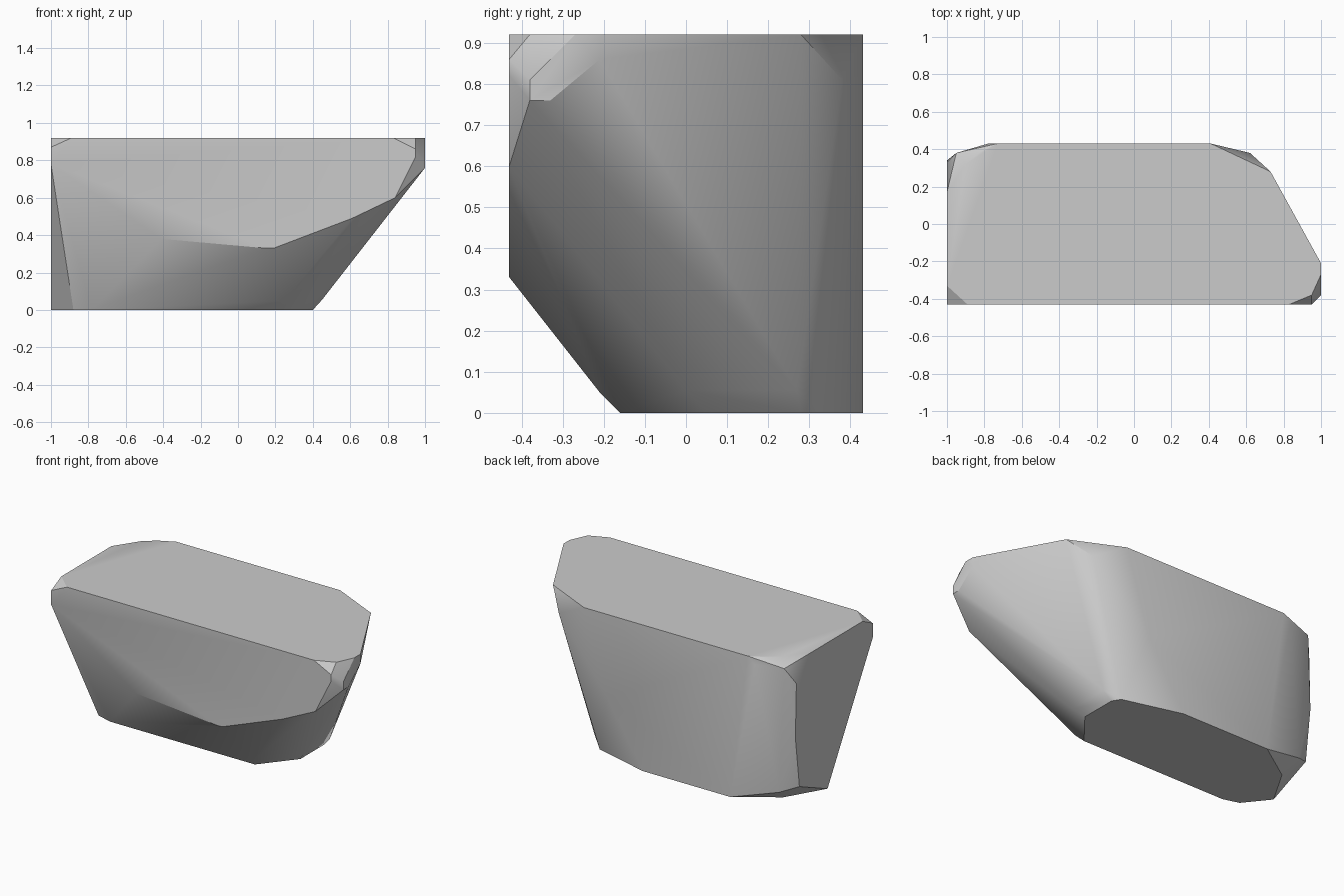
import bpy
import bmesh
import math

default = bpy.data.objects.get("Cube")
if default:
    bpy.data.objects.remove(default, do_unlink=True)

HALF_LENGTH, HALF_DEPTH, HEIGHT = 1.0, 0.43, 0.92


def flat_outline(axis, level, outline):
    """Place a 2D outline on a plane that is perpendicular to the given axis."""
    points = []
    for pair in outline:
        point = list(pair)
        point.insert("xyz".index(axis), level)
        points.append(tuple(point))
    return points


# Flat top and the smaller flat base, as (x, y)
top_side = flat_outline("z", HEIGHT, [
    (-1, -.33), (-.89, -.43), (.83, -.43), (.95, -.38), (1, -.27), (1, -.21),
    (.73, .28), (.41, .43), (-.73, .43), (-.83, .38), (-.9, .32), (-1, .17)])
base_side = flat_outline("z", 0, [
    (.4, .05), (.4, .28), (.37, .33), (0, .43), (-.61, .43), (-.86, .26),
    (-1, .02), (-.88, -.13), (-.78, -.16), (.23, -.16)])

# Flat front and back, as (x, z)
front_side = flat_outline("y", -HALF_DEPTH, [
    (-1, .87), (-1, .78), (-.41, .38), (.15, .33), (.19, .33),
    (.61, .49), (.84, .6), (.95, .82), (.95, .86)])
back_side = flat_outline("y", HALF_DEPTH, [(.25, .4), (-.78, .88)])

# Flat ends, as (y, z)
broad_end = flat_outline("x", -HALF_LENGTH, [(.3, .12), (.34, .44), (.33, .78)])
narrow_end = flat_outline("x", HALF_LENGTH, [
    (-.38, .81), (-.38, .76), (-.33, .76), (-.21, .86)])

# Worn corners between the flat sides
worn_corners = [
    (.45, 0, .055), (.45, .27, .055), (.25, -.21, .05), (.9, -.41, .66),
    (.62, .38, .81), (.6, .33, .68), (-.95, .38, .88), (-.9, .36, .08)]

# Wrap all the sides in one convex stone
bm = bmesh.new()
for point in (top_side + base_side + front_side + back_side
              + broad_end + narrow_end + worn_corners):
    bm.verts.new(point)
bmesh.ops.remove_doubles(bm, verts=bm.verts[:], dist=0.001)
hull = bmesh.ops.convex_hull(bm, input=bm.verts[:])
unused = {g for g in hull["geom_interior"] + hull["geom_unused"]
          if isinstance(g, bmesh.types.BMVert)}
bmesh.ops.delete(bm, geom=list(unused), context="VERTS")
bmesh.ops.dissolve_limit(bm, angle_limit=math.radians(1),
                         verts=bm.verts[:], edges=bm.edges[:])
bmesh.ops.recalc_face_normals(bm, faces=bm.faces[:])
mesh = bpy.data.meshes.new("rock")
bm.to_mesh(mesh)
bm.free()

rock = bpy.data.objects.new("rock", mesh)
bpy.context.collection.objects.link(rock)

# Plain stone colour
stone = bpy.data.materials.new("grey_stone")
stone.use_nodes = True
colour = (.6, .6, .6, 1)
stone.diffuse_color = colour
stone.node_tree.nodes["Principled BSDF"].inputs["Base Color"].default_value = colour
mesh.materials.append(stone)

# Soft shading across shallow facets, crisp edges elsewhere
bpy.context.view_layer.objects.active = rock
rock.select_set(True)
bpy.ops.object.shade_smooth_by_angle(angle=math.radians(30))
